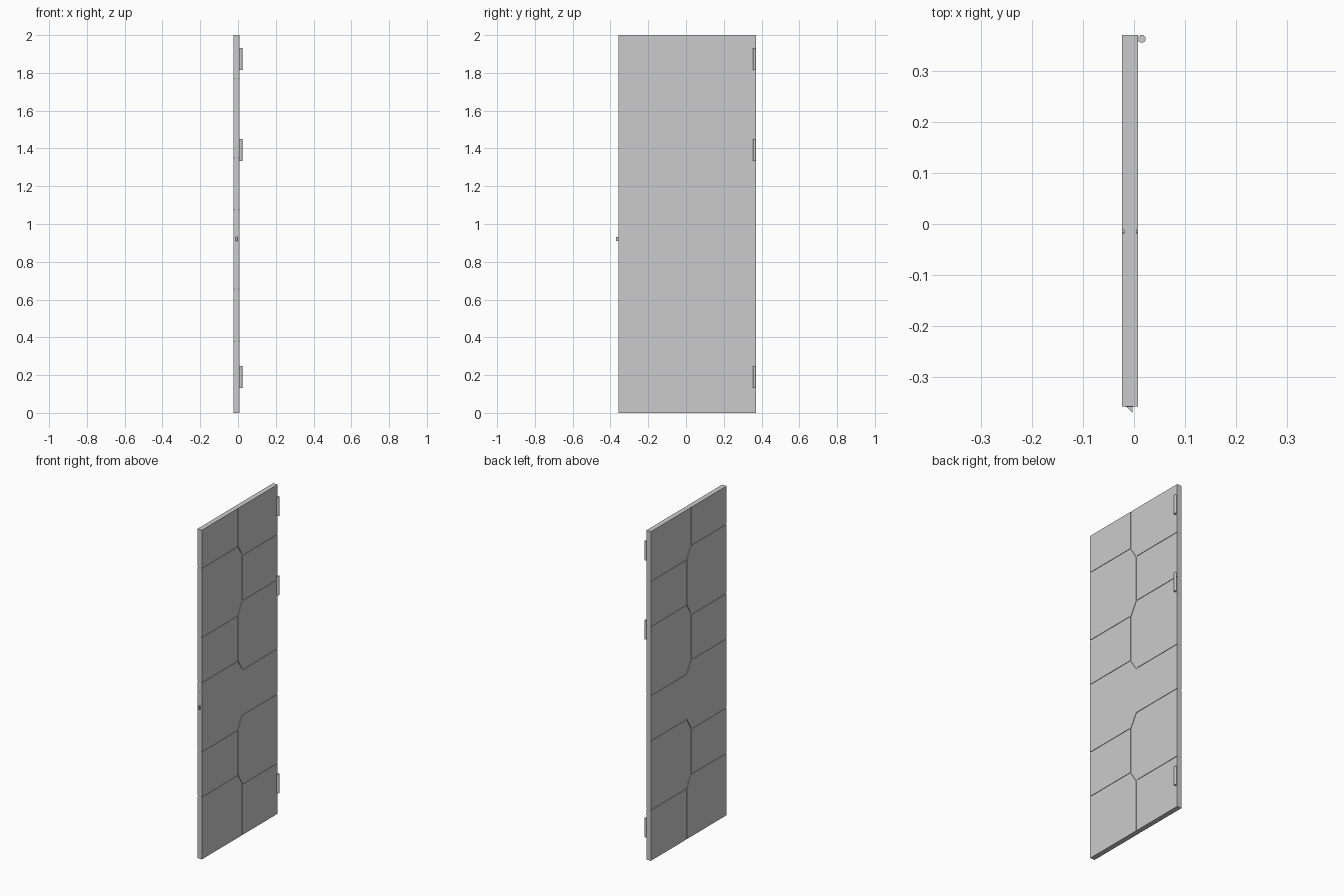
import bpy, bmesh, math
from mathutils import Matrix, Vector

if "Cube" in bpy.data.objects:
    bpy.data.objects.remove(bpy.data.objects["Cube"])

X0, X1 = -0.023, 0.0075      # door faces
Y0, Y1 = -0.357, 0.370       # door edges
W, D = 0.007, 0.003          # groove width and depth


def add_box(bm, lo, hi, m=None):
    lo, hi = Vector(lo), Vector(hi)
    mat = Matrix.Translation((lo + hi) / 2) @ Matrix.Diagonal((*(hi - lo), 1))
    bmesh.ops.create_cube(bm, size=1, matrix=(m @ mat) if m else mat)


def finish(bm, name):
    bmesh.ops.recalc_face_normals(bm, faces=bm.faces)
    me = bpy.data.meshes.new(name)
    bm.to_mesh(me)
    bm.free()
    ob = bpy.data.objects.new(name, me)
    bpy.context.collection.objects.link(ob)
    return ob


def box(name, lo, hi):
    bm = bmesh.new()
    add_box(bm, lo, hi)
    return finish(bm, name)


# door leaf
door = box("door_leaf", (X0, Y0, 0), (X1, Y1, 2))

# groove layout in (y, z): staggered panels around a zigzag centre joint
A, B = -0.015, 0.029
left = [1.77, 1.35, 1.075, 0.655, 0.38]
right = [1.70, 1.425, 1.005, 0.73, 0.31]
upper = [(A, 2.02), (A, left[0]), (B, right[0]), (B, right[1]),
         (A, left[1]), (A, left[2]), (B, right[2])]
lower = [(B, right[3]), (A, left[3]), (A, left[4]), (B, right[4]), (B, -0.02)]
segs = [((Y0 - 0.02, z), (A, z)) for z in left]
segs += [((B, z), (Y1 + 0.02, z)) for z in right]
for path in (upper, lower):
    segs += list(zip(path, path[1:]))

# groove cutter for both faces
bm = bmesh.new()
for (ya, za), (yb, zb) in segs:
    length = math.hypot(yb - ya, zb - za)
    m = (Matrix.Translation((0, (ya + yb) / 2, (za + zb) / 2))
         @ Matrix.Rotation(math.atan2(zb - za, yb - ya), 4, 'X'))
    h = length / 2 + W * 0.3
    for xa, xb in ((X0 - 0.01, X0 + D), (X1 - D, X1 + 0.01)):
        add_box(bm, (xa, -h, -W / 2), (xb, h, W / 2), m)
cutter = finish(bm, "groove_cutter")
cutter.hide_render = True

mod = door.modifiers.new("grooves", 'BOOLEAN')
mod.operation = 'DIFFERENCE'
mod.solver = 'EXACT'
mod.use_self = True
mod.object = cutter
bpy.context.view_layer.objects.active = door
door.select_set(True)
bpy.ops.object.modifier_apply(modifier=mod.name)
bpy.data.objects.remove(cutter, do_unlink=True)

# hinge barrels
for i, z in enumerate((0.19, 1.392, 1.873)):
    bpy.ops.mesh.primitive_cylinder_add(vertices=24, radius=0.0077, depth=0.115,
                                        location=(0.0152, 0.3623, z))
    bpy.context.object.name = f"hinge_{i + 1}"
    bpy.ops.object.shade_smooth_by_angle()

# lock face plate
box("lock_plate", (-0.0165, Y0 - 0.001, 0.83), (-0.0015, Y0 + 0.004, 1.012))

# bevelled latch bolt
bm = bmesh.new()
prof = [(-0.0147, Y0), (-0.003, -0.3695), (-0.003, Y0 + 0.003), (-0.0147, Y0 + 0.003)]
face = bm.faces.new([bm.verts.new((x, y, 0.909)) for x, y in prof])
ext = bmesh.ops.extrude_face_region(bm, geom=[face])
bmesh.ops.translate(bm, vec=(0, 0, 0.022),
                    verts=[v for v in ext["geom"] if isinstance(v, bmesh.types.BMVert)])
finish(bm, "latch_bolt")
